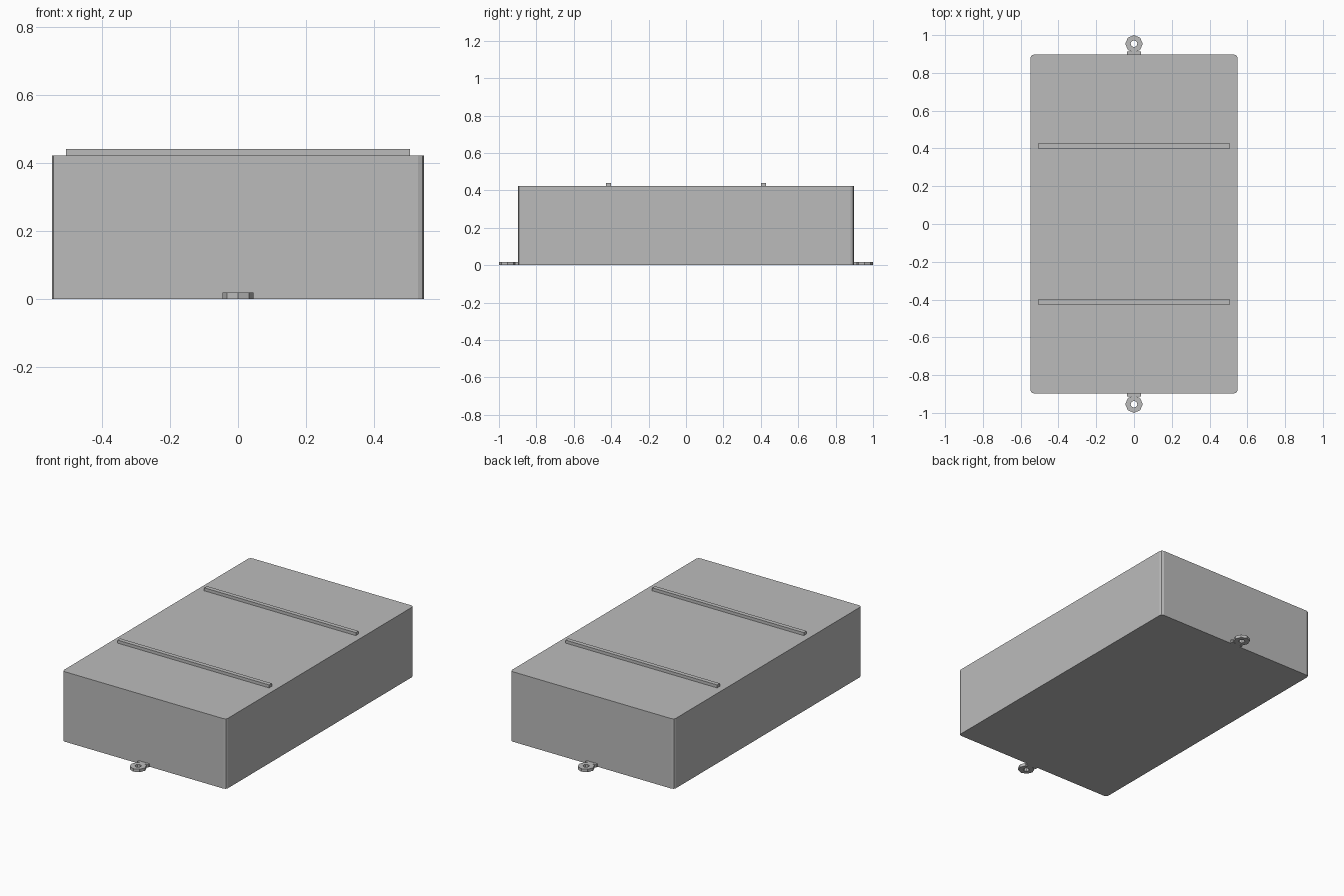
import bpy, bmesh, math
from mathutils import Matrix

cube = bpy.data.objects.get("Cube")
if cube:
    bpy.data.objects.remove(cube, do_unlink=True)

grey = bpy.data.materials.new("plain_grey")
grey.use_nodes = True
grey.diffuse_color = (0.5, 0.5, 0.5, 1)
grey.node_tree.nodes["Principled BSDF"].inputs["Base Color"].default_value = (0.5, 0.5, 0.5, 1)


def finish(name, bm):
    bmesh.ops.recalc_face_normals(bm, faces=bm.faces[:])
    mesh = bpy.data.meshes.new(name)
    bm.to_mesh(mesh)
    bm.free()
    mesh.materials.append(grey)
    obj = bpy.data.objects.new(name, mesh)
    bpy.context.collection.objects.link(obj)
    return obj


def box(name, size, centre, corner=0):
    bm = bmesh.new()
    bmesh.ops.create_cube(bm, size=1, matrix=Matrix.Translation(centre) @ Matrix.Diagonal((*size, 1)))
    if corner:
        # round only the upright edges
        upright = [e for e in bm.edges if abs(e.verts[0].co.z - e.verts[1].co.z) > 0.1]
        bmesh.ops.bevel(bm, geom=upright, offset=corner, offset_type='OFFSET',
                        segments=2, profile=0.5, affect='EDGES')
    return finish(name, bm)


def ring(name, y, outer, inner, height, sides=8):
    bm = bmesh.new()
    loops = []
    for radius, z in ((outer, 0), (outer, height), (inner, height), (inner, 0)):
        loops.append([bm.verts.new((radius * math.cos(math.tau * i / sides),
                                    y + radius * math.sin(math.tau * i / sides), z))
                      for i in range(sides)])
    for k in range(4):
        a, b = loops[k], loops[(k + 1) % 4]
        for i in range(sides):
            j = (i + 1) % sides
            bm.faces.new((a[i], a[j], b[j], b[i]))
    return finish(name, bm)


# Main body
box("body", (1.096, 1.794, 0.423), (0, 0, 0.2115), corner=0.017)

# Top rails and end eyelets, repeated at the front and back
for side, s in (("front", -1), ("back", 1)):
    box(side + "_rail", (1.014, 0.026, 0.021), (0, s * 0.414, 0.4305))
    box(side + "_eyelet_tab", (0.072, 0.02, 0.018), (0, s * 0.903, 0.009))
    ring(side + "_eyelet", s * 0.954, 0.046, 0.018, 0.018)
